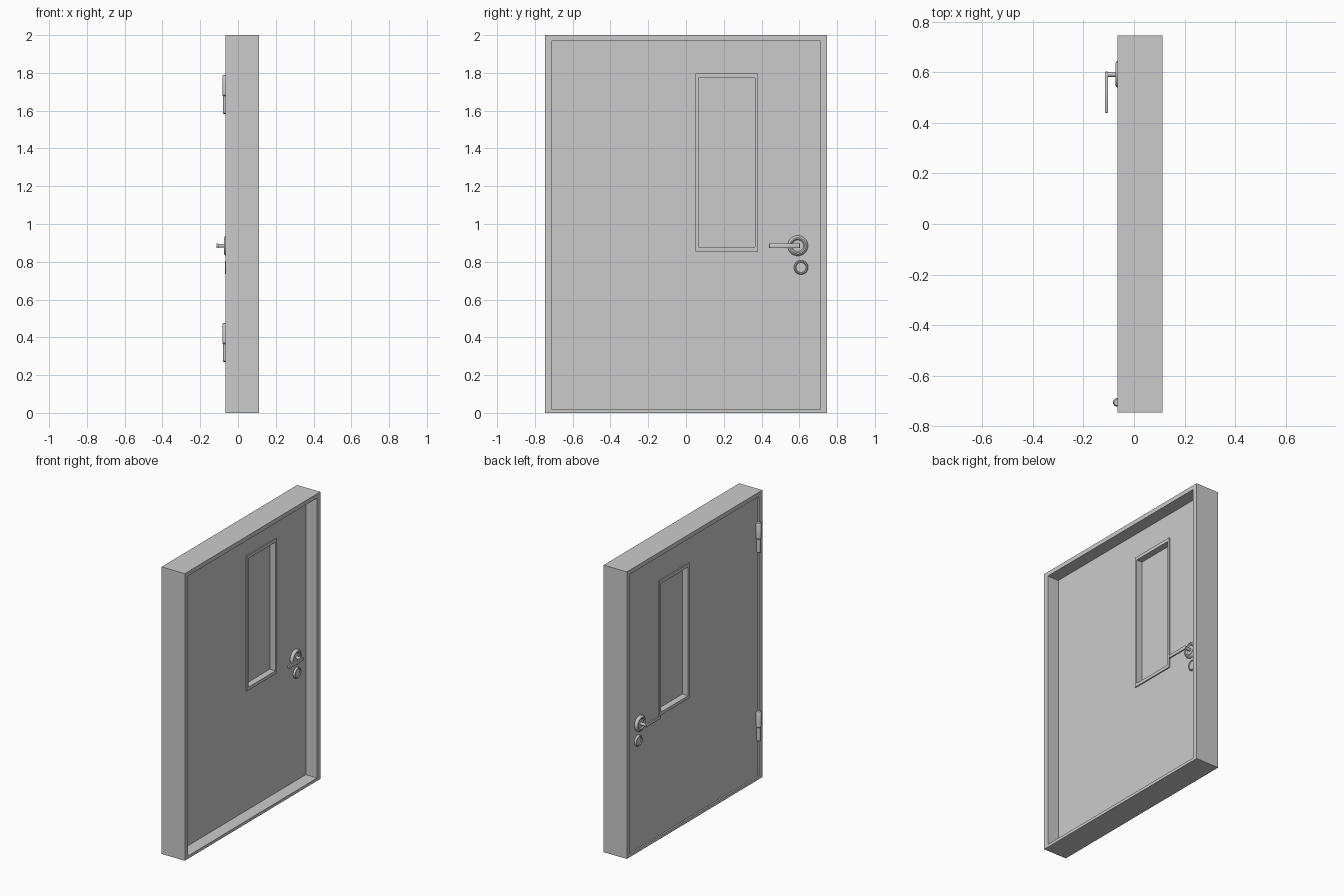
import bpy, bmesh, math
from mathutils import Vector, Matrix

if "Cube" in bpy.data.objects:
    bpy.data.objects.remove(bpy.data.objects["Cube"])

XC = -0.015           # mid-plane of the door leaf
HALF = 0.04           # half thickness of the door leaf


def finish(name, bm, loc=(0, 0, 0), smooth=False, mirror=False):
    bmesh.ops.recalc_face_normals(bm, faces=bm.faces)
    me = bpy.data.meshes.new(name)
    bm.to_mesh(me)
    bm.free()
    ob = bpy.data.objects.new(name, me)
    ob.location = loc
    bpy.context.collection.objects.link(ob)
    if mirror:
        ob.modifiers.new("both_sides", 'MIRROR').use_axis = (True, False, False)
    if smooth:
        bpy.ops.object.select_all(action='DESELECT')
        bpy.context.view_layer.objects.active = ob
        ob.select_set(True)
        bpy.ops.object.shade_smooth_by_angle(angle=math.radians(35))
    return ob


def ring(name, outer, inner, x0, x1):
    """Rectangular ring; outer and inner are (y0, y1, z0, z1)."""
    bm = bmesh.new()
    loops = []
    for (y0, y1, z0, z1), x in ((outer, x0), (outer, x1), (inner, x1), (inner, x0)):
        loops.append([bm.verts.new((x, y, z))
                      for y, z in ((y0, z0), (y1, z0), (y1, z1), (y0, z1))])
    for i in range(4):
        a, b = loops[i], loops[(i + 1) % 4]
        for j in range(4):
            k = (j + 1) % 4
            bm.faces.new((a[j], a[k], b[k], b[j]))
    return finish(name, bm)


def box(name, lo, hi, loc=(0, 0, 0), mirror=False, bevel=0):
    lo, hi = Vector(lo), Vector(hi)
    bm = bmesh.new()
    bmesh.ops.create_cube(bm, size=1, matrix=Matrix.Translation((lo + hi) / 2)
                          @ Matrix.Diagonal((*(hi - lo), 1)))
    if bevel:
        bmesh.ops.bevel(bm, geom=bm.edges[:], offset=bevel, segments=2,
                        profile=0.5, affect='EDGES')
    return finish(name, bm, loc, bool(bevel), mirror)


def lathe(name, profile, axis, loc, mirror=False, steps=32):
    """Spin (radius, height) points around the X or Z axis."""
    bm = bmesh.new()
    pts = [(-h, r, 0) if axis == 'X' else (r, 0, h) for r, h in profile]
    vs = [bm.verts.new(p) for p in pts]
    es = [bm.edges.new(e) for e in zip(vs, vs[1:])]
    bmesh.ops.spin(bm, geom=vs + es, cent=(0, 0, 0), angle=math.tau, steps=steps,
                   axis=(1, 0, 0) if axis == 'X' else (0, 0, 1))
    bmesh.ops.remove_doubles(bm, verts=bm.verts, dist=1e-5)
    return finish(name, bm, loc, True, mirror)


# Surrounding frame, door leaf with window opening
opening = (-0.711, 0.711, 0.02, 1.97)
window_outer = (0.05, 0.382, 0.855, 1.796)
window_inner = (0.066, 0.366, 0.877, 1.773)
ring("door_frame", (-0.746, 0.746, 0, 2), opening, -0.066, 0.112)
ring("door_leaf", opening, window_inner, XC - HALF, XC + HALF)

# Window trim on both faces and the pane between them
ring("window_trim", window_outer, window_inner, XC - HALF - 0.008, XC + HALF + 0.008)
box("window_pane", (XC - 0.004, 0.064, 0.875), (XC + 0.004, 0.368, 1.775))

# Lever handle with its round rose, on both faces
handle = (XC, 0.592, 0.885)
D = HALF
lathe("handle_rose", [(0.054, D - 0.003), (0.054, D + 0.006), (0.05, D + 0.014),
                      (0.043, D + 0.019), (0.036, D + 0.018), (0.03, D + 0.012),
                      (0, D + 0.012)], 'X', handle, True)
lathe("handle_stem", [(0.01, D), (0.01, 0.092), (0, 0.092)], 'X',
      handle, True, 20)
box("handle_lever", (-0.1, -0.152, -0.012), (-0.088, 0.011, 0.012),
    handle, True, 0.003)

# Lock rose below the handle, on both faces
lathe("lock_rose", [(0.038, D - 0.003), (0.038, D + 0.007), (0.034, D + 0.013),
                    (0.029, D + 0.013), (0.026, D + 0.008), (0, D + 0.008)],
      'X', (XC, 0.609, 0.77), True)

# Two-part hinge barrels on the closing edge
for label, z in (("lower", 0.27), ("upper", 1.583)):
    lathe(label + "_hinge", [(0, 0), (0.01, 0), (0.013, 0.004), (0.013, 0.095),
                             (0.017, 0.1), (0.017, 0.2), (0.013, 0.206), (0, 0.206)],
          'Z', (-0.066, -0.706, z), steps=20)
